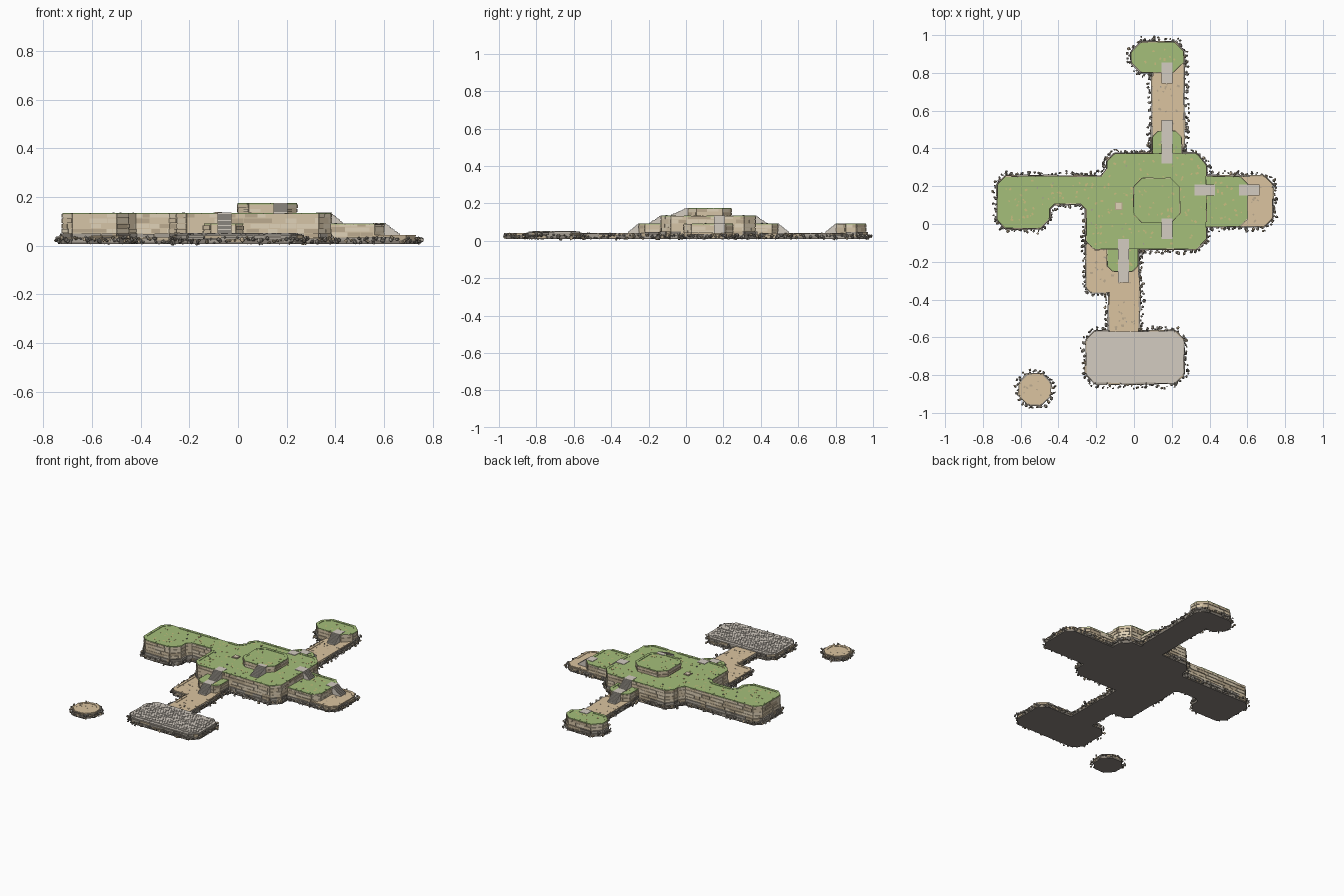
import bpy, bmesh, math, random
from mathutils import Matrix, Vector

random.seed(7)
cube = bpy.data.objects.get("Cube")
if cube:
    bpy.data.objects.remove(cube, do_unlink=True)

# Flat colours, given as sRGB bytes
COLOURS = {
    "turf": (165, 191, 122), "turf_dry": (200, 190, 126), "sand": (219, 196, 160),
    "cliff_tan": (214, 197, 167), "cliff_pale": (224, 210, 184), "cliff_brown": (188, 171, 144),
    "paving": (212, 204, 193), "rock_grey": (166, 159, 148), "rock_dark": (130, 123, 114),
    "underside": (138, 131, 126),
}
NAMES = list(COLOURS)
M = {n: i for i, n in enumerate(NAMES)}
MATS = []
for name, rgb in COLOURS.items():
    lin = [((c / 255 + 0.055) / 1.055) ** 2.4 for c in rgb] + [1]
    mat = bpy.data.materials.new(name)
    mat.use_nodes = True
    mat.diffuse_color = lin
    bsdf = mat.node_tree.nodes["Principled BSDF"]
    bsdf.inputs["Base Color"].default_value = lin
    bsdf.inputs["Roughness"].default_value = 0.9
    MATS.append(mat)


def finish(bm, name):
    me = bpy.data.meshes.new(name)
    bm.to_mesh(me)
    bm.free()
    for m in MATS:
        me.materials.append(m)
    ob = bpy.data.objects.new(name, me)
    bpy.context.collection.objects.link(ob)


def paint(verts, colour):
    for f in {f for v in verts for f in v.link_faces}:
        f.material_index = M[colour]


def box(bm, pos, size, angle, colour):
    mat = Matrix.Translation(pos) @ Matrix.Rotation(angle, 4, 'Z') @ Matrix.Diagonal((*size, 1))
    paint(bmesh.ops.create_cube(bm, size=1, matrix=mat)["verts"], colour)


def prism(bm, poly, z0, z1, top, side):
    low = [bm.verts.new((x, y, z0)) for x, y in poly]
    high = [bm.verts.new((x, y, z1)) for x, y in poly]
    bm.faces.new(high).material_index = M[top]
    bm.faces.new(low[::-1]).material_index = M["underside"]
    for i in range(len(poly)):
        j = (i + 1) % len(poly)
        bm.faces.new((low[i], low[j], high[j], high[i])).material_index = M[side]


def rounded(x0, x1, y0, y1, c=0.04):
    return [(x0, y0 + c), (x0 + c, y0), (x1 - c, y0), (x1, y0 + c),
            (x1, y1 - c), (x1 - c, y1), (x0 + c, y1), (x0, y1 - c)]


def grow(poly, d):
    out = []
    for i, p in enumerate(poly):
        p, a, b = Vector(p), Vector(poly[i - 1]), Vector(poly[(i + 1) % len(poly)])
        e, f = (p - a).normalized(), (b - p).normalized()
        n, m = Vector((e.y, -e.x)), Vector((f.y, -f.x))
        out.append(tuple(p + (n + m) * d / (1 + n.dot(m))))
    return out


def inside(poly, x, y):
    hit = False
    for i, (ax, ay) in enumerate(poly):
        bx, by = poly[i - 1]
        if (ay > y) != (by > y) and x < (bx - ax) * (y - ay) / (by - ay) + ax:
            hit = not hit
    return hit


# Land masses: outline, bottom, top, surface colour
plateau = [(-.25, -.09), (-.21, -.13), (.33, -.13), (.38, -.08), (.38, .31), (.33, .37),
           (-.10, .37), (-.14, .33), (-.14, .29), (-.17, .25), (-.68, .25), (-.72, .21),
           (-.72, .02), (-.68, -.02), (-.50, -.02), (-.45, .03), (-.45, .08), (-.42, .11),
           (-.28, .11), (-.25, .08)]
islet = [(-.525 + .085 * math.cos(k * math.pi / 4 + .4), -.875 + .085 * math.sin(k * math.pi / 4 + .4))
         for k in range(8)]
PARTS = {
    "main_plateau": (plateau, .01, .133, "turf"),
    "summit_mound": (rounded(0, .24, .01, .24, .045), .12, .173, "turf"),
    "east_terrace": (rounded(.34, .6, -.01, .25), .01, .09, "turf"),
    "east_beach": (rounded(.5, .73, -.01, .25), .01, .042, "sand"),
    "north_landing": (rounded(.1, .25, .34, .49, .03), .01, .09, "turf"),
    "north_path": (rounded(.1, .26, .4, .86, .01), .01, .04, "sand"),
    "north_islet": (rounded(-.01, .26, .805, .96, .05), .01, .09, "turf"),
    "south_landing": (rounded(-.14, .02, -.25, -.1, .03), .01, .09, "turf"),
    "south_beach": (rounded(-.25, .02, -.36, -.08, .025), .01, .04, "sand"),
    "south_path": (rounded(-.13, .025, -.6, -.28, .005), .01, .04, "sand"),
    "paved_platform": (rounded(-.25, .26, -.84, -.57, .045), .01, .046, "paving"),
    "lone_islet": (islet, .01, .04, "sand"),
}
SIDES = {"turf": "cliff_tan", "sand": "cliff_brown", "paving": "rock_grey"}


def exposed(name, x, y, z):
    return not any(n != name and q[1] <= z < q[2] and inside(q[0], x, y) for n, q in PARTS.items())


def walk(poly, lo, hi):
    """Random runs along an outline: middle, length, angle, outward normal."""
    for i, a in enumerate(poly):
        a, b = Vector(a), Vector(poly[(i + 1) % len(poly)])
        d, t = (b - a).normalized(), 0
        total = (b - a).length
        while t < total - .002:
            s = min(random.uniform(lo, hi), total - t)
            yield a + d * (t + s / 2), s, math.atan2(d.y, d.x), Vector((d.y, -d.x))
            t += s


def run_exposed(name, p, s, ang, n, z):
    d = Vector((math.cos(ang), math.sin(ang)))
    spots = [p + n * .008 + d * s * k for k in (-.4, 0, .4)]
    return all(exposed(name, q.x, q.y, z) for q in spots)


cliffs, rims, rocks = bmesh.new(), bmesh.new(), bmesh.new()
for name, (poly, z0, z1, top) in PARTS.items():
    bm = bmesh.new()
    prism(bm, poly, z0, z1, top, SIDES[top])
    # Rocky footing just outside each shore
    if z0 < .05:
        prism(bm, grow(poly, .008), .008, .022, "rock_dark", "rock_dark")
    finish(bm, name)

    # Layered cliff blocks, flush under the top edge
    z = max(z0, .014)
    while z < z1 - .006:
        h = min(random.uniform(.014, .024), z1 - .002 - z)
        for p, s, ang, n in walk(poly, .025, .08):
            if not run_exposed(name, p, s, ang, n, z + h / 2):
                continue
            low = z < .034
            reach = random.uniform(.004, .012) if low else random.uniform(.001, .006)
            kinds = (["rock_grey", "rock_grey", "rock_dark", "cliff_brown"] if low else
                     ["cliff_tan", "cliff_tan", "cliff_pale", "cliff_pale", "cliff_brown"])
            c = p + n * (reach / 2 - .005)
            box(cliffs, (c.x, c.y, z + h / 2), (s * .98, reach + .01, h * random.uniform(.8, .97)),
                ang, random.choice(kinds))
        z += h + .001

    # Low broken lip along the top edge, in the ground colour
    for p, s, ang, n in walk(poly, .03, .1):
        if run_exposed(name, p, s, ang, n, z1 - .004) and random.random() < .8:
            c = p - n * .007
            box(rims, (c.x, c.y, z1), (s * .95, .018, .005), ang, top)

    # Loose rocks in the shallows
    if z0 < .05:
        for k in range(2):
            for p, s, ang, n in walk(grow(poly, .012), .014, .045):
                c = p + n * random.triangular(-.006, .022, 0)
                if not exposed(name, c.x, c.y, .03):
                    continue
                r = random.triangular(.004, .012, .006)
                mat = (Matrix.Translation((c.x, c.y, random.uniform(.012, .034)))
                       @ Matrix.Rotation(random.uniform(0, 6), 4, Vector((random.random(), 1, random.random())))
                       @ Matrix.Diagonal((r * 1.2, r, r * .8, 1)))
                vs = bmesh.ops.create_icosphere(rocks, subdivisions=1, radius=1, matrix=mat)["verts"]
                for v in vs:
                    v.co += Vector([random.uniform(-.2, .2) * r for _ in range(3)])
                paint(vs, random.choice(["rock_grey", "rock_grey", "rock_dark", "cliff_brown"]))
finish(cliffs, "cliff_blocks")
finish(rims, "broken_rims")
finish(rocks, "shore_rocks")


# Stone stairs: a thin slab on the upper level, then fine steps going down
def stairs(name, x, y, direction, high, low, slab=.05, run=.06, steps=9):
    bm = bmesh.new()
    d = Vector(direction)
    ang = math.atan2(d.y, d.x)
    start = Vector((x, y))
    c = start + d * slab / 2
    box(bm, (c.x, c.y, high), (slab, .058, .006), ang, "paving")
    for k in range(steps):
        top = high + .003 - (high - low) * k / steps
        c = start + d * (slab + run * (k + .5) / steps)
        box(bm, (c.x, c.y, (top + low - .004) / 2), (run / steps, .058, top - low + .004), ang, "paving")
    finish(bm, name)


stairs("summit_stairs", .175, .03, (0, -1), .173, .133, .02, .09)
stairs("north_upper_stairs", .175, .32, (0, 1), .133, .09)
stairs("north_lower_stairs", .175, .43, (0, 1), .09, .04, .06)
stairs("north_islet_stairs", .175, .855, (0, -1), .09, .04, .05)
stairs("east_upper_stairs", .32, .18, (1, 0), .133, .09, .06, .05)
stairs("east_lower_stairs", .555, .18, (1, 0), .09, .042, .045, .065)
stairs("south_upper_stairs", -.055, -.08, (0, -1), .133, .09, .05, .065)
stairs("south_lower_stairs", -.055, -.195, (0, -1), .09, .04, .055)

# Cobbles on the paved platform
bm = bmesh.new()
pave = grow(PARTS["paved_platform"][0], -.014)
for i in range(28):
    for j in range(15):
        x, y = -.238 + i * .018 + (j % 2) * .008, -.83 + j * .018
        if inside(pave, x, y):
            h = random.uniform(.003, .007)
            box(bm, (x, y, .046 + h / 2), (.0165, .0165, h), random.uniform(-.1, .1), "paving")
finish(bm, "cobbles")

# Worn patches and a few pebbles scattered over the ground
bm = bmesh.new()
for name, (poly, z0, z1, top) in PARTS.items():
    if top == "paving":
        continue
    inner = grow(poly, -.02)
    xs, ys = zip(*inner)
    area = (max(xs) - min(xs)) * (max(ys) - min(ys))
    for k in range(int(area * 450) + 3):
        x, y = random.uniform(min(xs), max(xs)), random.uniform(min(ys), max(ys))
        if not inside(inner, x, y) or not exposed(name, x, y, z1):
            continue
        if random.random() < .93:
            size, col = random.uniform(.007, .016), "turf_dry" if top == "turf" else "cliff_brown"
            box(bm, (x, y, z1), (size, size * .7, .0016), random.uniform(0, 3), col)
        else:
            box(bm, (x, y, z1 + .001), (.008, .006, .006), random.uniform(0, 3), "rock_grey")
finish(bm, "ground_patches")

# Small square marker slab with a dark border
bm = bmesh.new()
box(bm, (-.08, .095, .134), (.04, .04, .006), 0, "cliff_brown")
box(bm, (-.08, .095, .136), (.03, .03, .006), 0, "cliff_pale")
finish(bm, "marker_slab")
